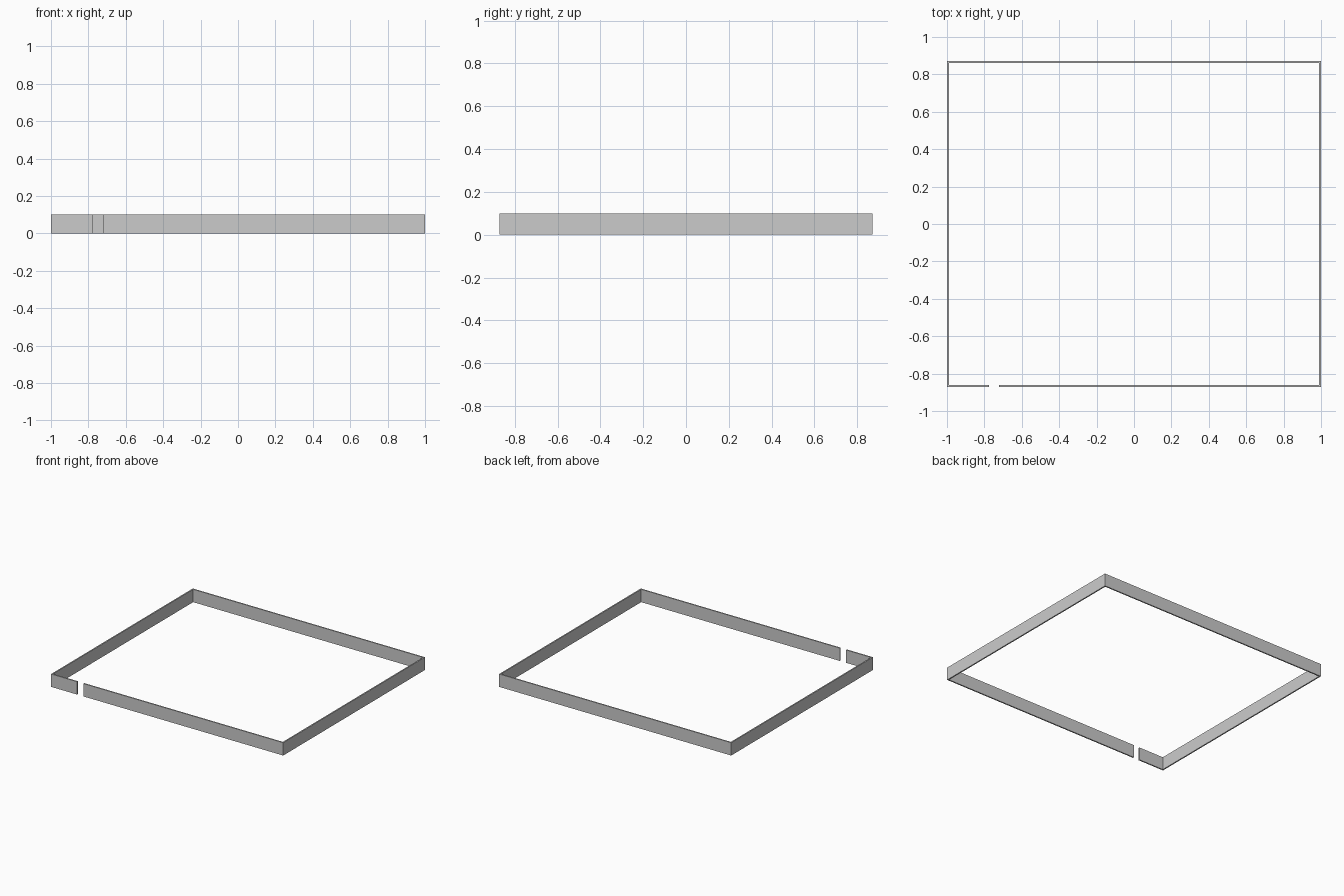
import bpy
import bmesh

if "Cube" in bpy.data.objects:
    bpy.data.objects.remove(bpy.data.objects["Cube"])

HX, HY = 1.0, 0.872      # outer half sizes
T, H = 0.01, 0.10        # wall thickness and height
GAP = (-0.775, -0.722)   # opening in the front wall

# Open wall outline: starts right of the gap, runs round, ends left of it
ix, iy = HX - T, HY - T
outer = [(GAP[1], -HY), (HX, -HY), (HX, HY), (-HX, HY), (-HX, -HY), (GAP[0], -HY)]
inner = [(GAP[1], -iy), (ix, -iy), (ix, iy), (-ix, iy), (-ix, -iy), (GAP[0], -iy)]

bm = bmesh.new()
o = [bm.verts.new((x, y, 0)) for x, y in outer]
i = [bm.verts.new((x, y, 0)) for x, y in inner]
base = [bm.faces.new((o[k], o[k + 1], i[k + 1], i[k])) for k in range(len(o) - 1)]

# Raise the footprint into a solid wall
top = bmesh.ops.extrude_face_region(bm, geom=base, use_keep_orig=True)["geom"]
bmesh.ops.translate(bm, vec=(0, 0, H),
                    verts=[g for g in top if isinstance(g, bmesh.types.BMVert)])
bmesh.ops.recalc_face_normals(bm, faces=bm.faces)

mesh = bpy.data.meshes.new("perimeter_wall")
bm.to_mesh(mesh)
bm.free()
wall = bpy.data.objects.new("perimeter_wall", mesh)
bpy.context.collection.objects.link(wall)
